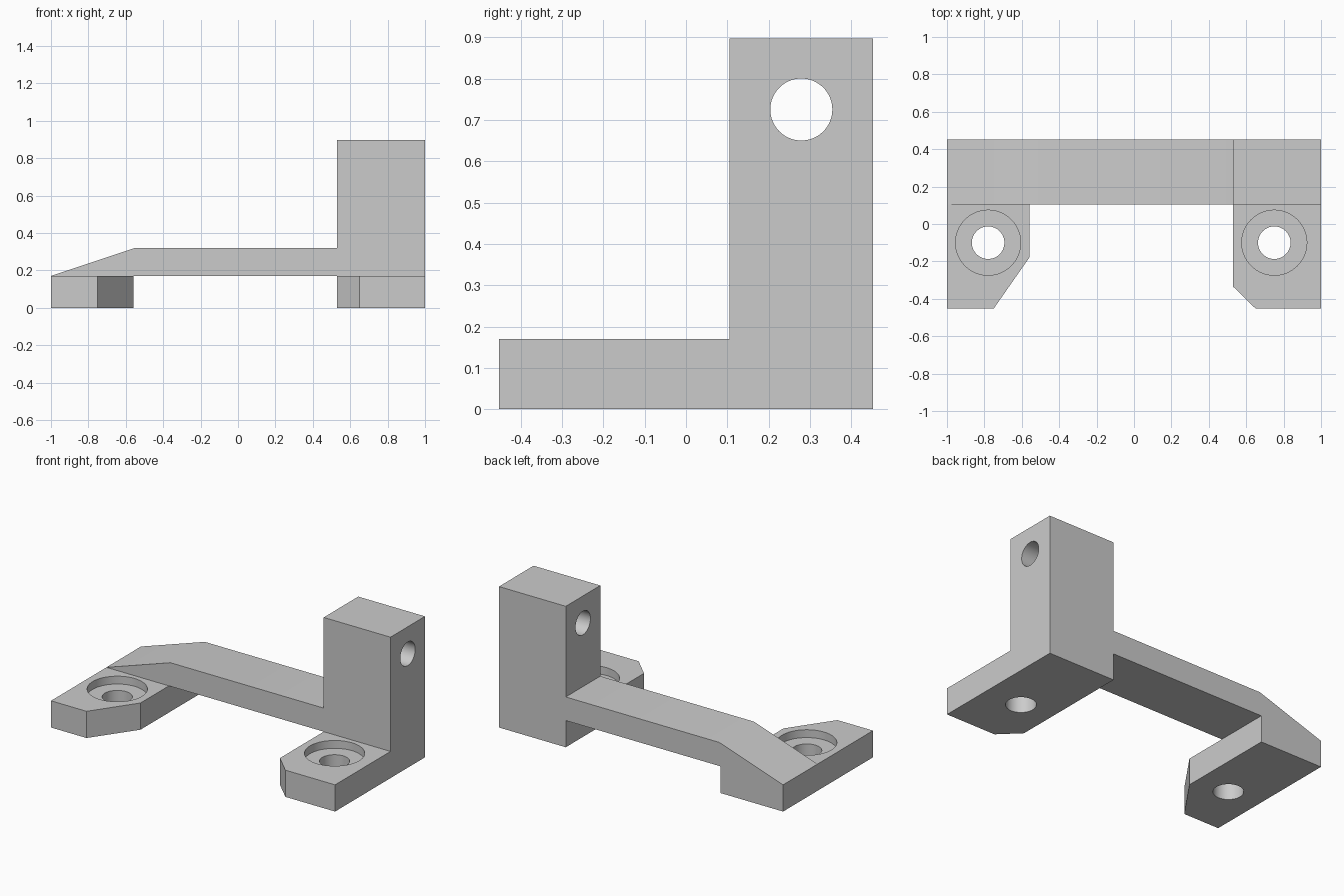
import bpy
import bmesh
import math
from mathutils import Matrix, Vector

if "Cube" in bpy.data.objects:
    bpy.data.objects.remove(bpy.data.objects["Cube"], do_unlink=True)

HALF_DEPTH = 0.452
BEAM_FRONT = 0.105
FOOT_TOP = 0.17

grey = bpy.data.materials.new("plain_grey")
grey.use_nodes = True
colour = (0.6, 0.6, 0.6, 1)
grey.diffuse_color = colour
grey.node_tree.nodes["Principled BSDF"].inputs["Base Color"].default_value = colour


def add_object(name, bm):
    bmesh.ops.recalc_face_normals(bm, faces=bm.faces)
    mesh = bpy.data.meshes.new(name)
    bm.to_mesh(mesh)
    bm.free()
    mesh.materials.append(grey)
    obj = bpy.data.objects.new(name, mesh)
    bpy.context.collection.objects.link(obj)
    return obj


def prism(name, points, sweep):
    """Extrude a closed outline along the sweep vector."""
    bm = bmesh.new()
    face = bm.faces.new([bm.verts.new(p) for p in points])
    new = bmesh.ops.extrude_face_region(bm, geom=[face])["geom"]
    moved = [v for v in new if isinstance(v, bmesh.types.BMVert)]
    bmesh.ops.translate(bm, verts=moved, vec=Vector(sweep))
    return add_object(name, bm)


def drill(name, centre, radius, depth, turn=Matrix()):
    bm = bmesh.new()
    bmesh.ops.create_cone(bm, cap_ends=True, segments=64, radius1=radius,
                          radius2=radius, depth=depth,
                          matrix=Matrix.Translation(centre) @ turn)
    return add_object(name, bm)


def combine(target, other, operation):
    """Apply a boolean and remove the helper."""
    mod = target.modifiers.new(operation.title(), "BOOLEAN")
    mod.operation = operation
    mod.solver = "EXACT"
    mod.object = other
    bpy.context.view_layer.objects.active = target
    bpy.ops.object.modifier_apply(modifier=mod.name)
    bpy.data.objects.remove(other, do_unlink=True)


# Beam with sloped end and upright block, as one side profile
profile = [(-1, FOOT_TOP), (1, FOOT_TOP), (1, 0.897), (0.53, 0.897),
           (0.53, 0.32), (-0.55, 0.32)]
bracket = prism("bracket", [(x, BEAM_FRONT, z) for x, z in profile],
                (0, HALF_DEPTH - BEAM_FRONT, 0))

# Feet with one clipped inner corner
D = HALF_DEPTH
right_foot = [(-1, -D), (-0.75, -D), (-0.56, -0.18), (-0.56, D), (-1, D)]
left_foot = [(0.65, -D), (1, -D), (1, D), (0.53, D), (0.53, -0.335)]
for name, outline in (("right_foot", right_foot), ("left_foot", left_foot)):
    foot = prism(name, [(x, y, 0) for x, y in outline], (0, 0, FOOT_TOP))
    combine(bracket, foot, "UNION")

# Counterbored screw holes in the feet
for x in (-0.78, 0.75):
    combine(bracket, drill("screw_hole", (x, -0.1, 0), 0.087, 1), "DIFFERENCE")
    combine(bracket, drill("counterbore", (x, -0.1, FOOT_TOP), 0.174, 0.1), "DIFFERENCE")

# Cross hole through the upright block
sideways = Matrix.Rotation(math.pi / 2, 4, "Y")
combine(bracket, drill("cross_hole", (0.765, 0.279, 0.725), 0.075, 1, sideways), "DIFFERENCE")

bpy.ops.object.select_all(action="DESELECT")
bracket.select_set(True)
bpy.context.view_layer.objects.active = bracket
bpy.ops.object.shade_smooth_by_angle(angle=math.radians(30))
